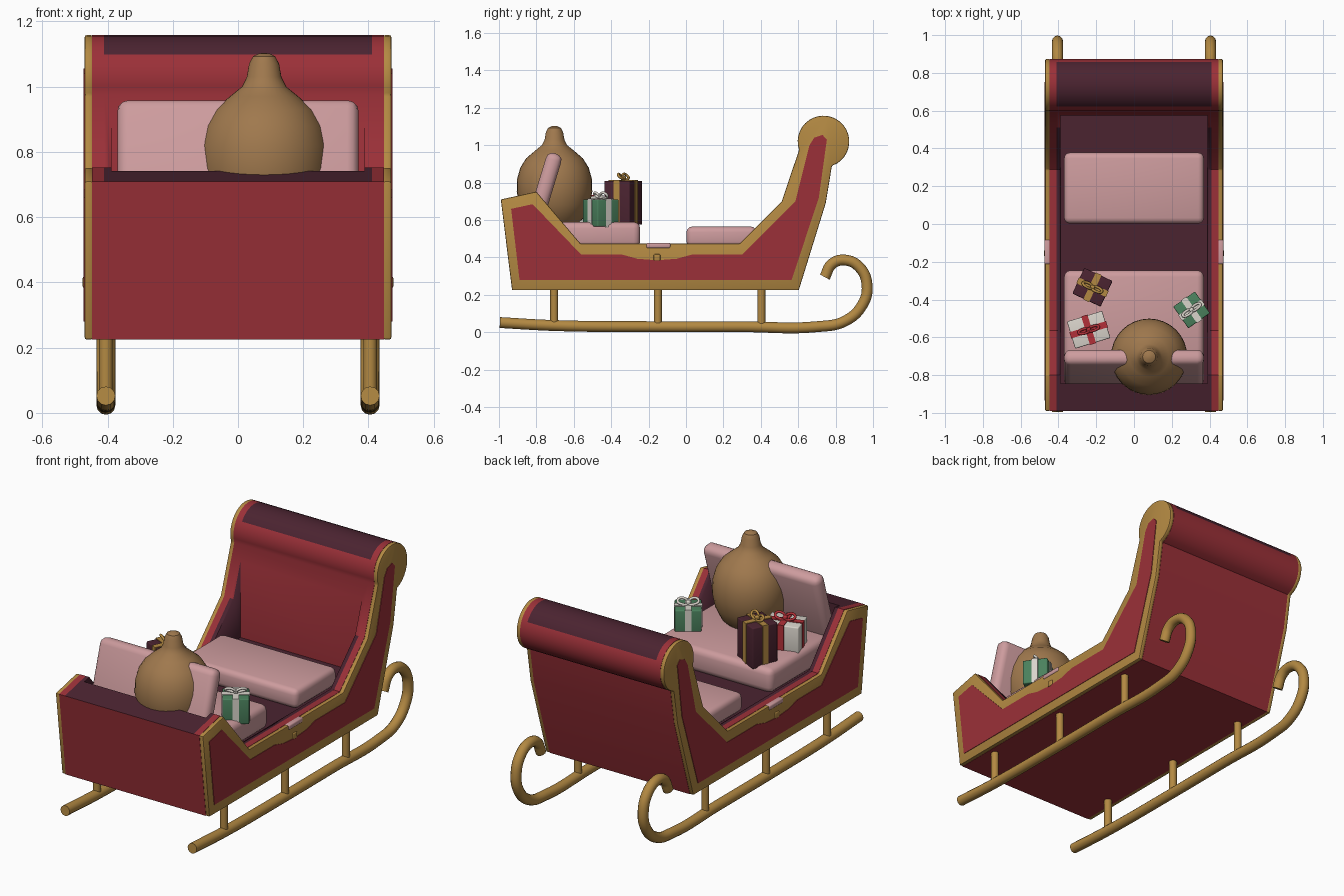
import bpy, bmesh, math
from mathutils import Vector, Matrix

if "Cube" in bpy.data.objects:
    bpy.data.objects.remove(bpy.data.objects["Cube"])


def mat(name, rgb):
    m = bpy.data.materials.new(name)
    m.diffuse_color = (*rgb, 1)
    m.use_nodes = True
    m.node_tree.nodes["Principled BSDF"].inputs["Base Color"].default_value = m.diffuse_color
    return m


RED = mat("sleigh red", (0.33, 0.03, 0.04))
DARK = mat("dark plum", (0.07, 0.017, 0.03))
GOLD = mat("gold", (0.45, 0.25, 0.055))
PINK = mat("cushion pink", (0.61, 0.33, 0.34))
BROWN = mat("sack brown", (0.35, 0.19, 0.075))
GREEN = mat("gift green", (0.07, 0.22, 0.11))
WHITE = mat("gift white", (0.70, 0.66, 0.60))
RIBBON = mat("ribbon red", (0.45, 0.03, 0.04))


def finish(bm, name, m, bevel=0, seg=3):
    bmesh.ops.recalc_face_normals(bm, faces=bm.faces)
    me = bpy.data.meshes.new(name)
    bm.to_mesh(me)
    bm.free()
    ob = bpy.data.objects.new(name, me)
    bpy.context.collection.objects.link(ob)
    me.materials.append(m)
    bpy.ops.object.select_all(action='DESELECT')
    bpy.context.view_layer.objects.active = ob
    ob.select_set(True)
    if bevel:
        b = ob.modifiers.new("round", 'BEVEL')
        b.width, b.segments, b.limit_method = bevel, seg, 'ANGLE'
        bpy.ops.object.modifier_apply(modifier="round")
    bpy.ops.object.shade_smooth_by_angle(angle=math.radians(35))
    return ob


def box(name, size, loc, m, rot=(0, 0, 0), bevel=0):
    bm = bmesh.new()
    bmesh.ops.create_cube(bm, size=1)
    bm.transform(Matrix.Diagonal((*size, 1)))
    ob = finish(bm, name, m, bevel)
    ob.location, ob.rotation_euler = loc, rot
    return ob


def extrude(name, profile, x0, x1, m, bevel=0):
    """Extrude a (y, z) outline from x0 to x1."""
    bm = bmesh.new()
    f = bm.faces.new([bm.verts.new((x0, y, z)) for y, z in profile])
    r = bmesh.ops.extrude_face_region(bm, geom=[f])
    vs = [v for v in r["geom"] if isinstance(v, bmesh.types.BMVert)]
    bmesh.ops.translate(bm, verts=vs, vec=(x1 - x0, 0, 0))
    return finish(bm, name, m, bevel, 2)


def lathe(name, prof, loc, m, steps=32):
    bm = bmesh.new()
    vs = [bm.verts.new((r, 0, z)) for r, z in prof]
    es = [bm.edges.new(p) for p in zip(vs, vs[1:])]
    bmesh.ops.spin(bm, geom=vs + es, cent=(0, 0, 0), axis=(0, 0, 1),
                   angle=2 * math.pi, steps=steps)
    bmesh.ops.remove_doubles(bm, verts=bm.verts, dist=1e-4)
    ob = finish(bm, name, m)
    ob.location = loc
    return ob


def tube(name, pts, radius, m, cyclic=False):
    cu = bpy.data.curves.new(name, 'CURVE')
    cu.dimensions = '3D'
    cu.bevel_depth, cu.bevel_resolution, cu.use_fill_caps = radius, 4, True
    cu.resolution_u = 8
    sp = cu.splines.new('BEZIER')
    sp.bezier_points.add(len(pts) - 1)
    sp.use_cyclic_u = cyclic
    for bp, p in zip(sp.bezier_points, pts):
        bp.co = p
        bp.handle_left_type = bp.handle_right_type = 'AUTO'
    ob = bpy.data.objects.new(name, cu)
    bpy.context.collection.objects.link(ob)
    cu.materials.append(m)
    bpy.ops.object.select_all(action='DESELECT')
    bpy.context.view_layer.objects.active = ob
    ob.select_set(True)
    bpy.ops.object.convert(target='MESH')
    bpy.ops.object.shade_smooth_by_angle(angle=math.radians(40))


# Side outline (y, z) with the rolled top of the tall end
scroll = [(0.735 + 0.138 * math.cos(math.radians(a)), 1.02 + 0.138 * math.sin(math.radians(a)))
          for a in [199 - i * 257 / 24 for i in range(25)]]
outline = [(0.603, 0.225), (-0.93, 0.225), (-0.99, 0.71), (-0.80, 0.752),
           (-0.565, 0.475), (0.288, 0.475), (0.512, 0.70)] + scroll + \
          [(0.78, 0.89), (0.747, 0.69)]
panel = [(0.565, 0.28), (-0.89, 0.28), (-0.935, 0.66), (-0.82, 0.685), (-0.56, 0.415),
         (-0.34, 0.415), (-0.26, 0.393), (-0.155, 0.385), (-0.05, 0.393), (0.03, 0.415),
         (0.30, 0.415), (0.585, 0.70), (0.66, 1.00), (0.685, 1.04), (0.73, 1.055),
         (0.753, 1.03), (0.71, 0.72)]

# Tub: solid outline hollowed by a box, lined in plum
tub = extrude("tub", outline, -0.41, 0.41, RED)
tub.data.materials.append(DARK)
cutter = box("tub_cutter", (0.776, 1.42, 2), (0, -0.135, 1.455), RED)
cutter.hide_render = True
bpy.context.view_layer.objects.active = tub
bo = tub.modifiers.new("hollow", 'BOOLEAN')
bo.object, bo.operation, bo.solver = cutter, 'DIFFERENCE', 'EXACT'
bpy.ops.object.modifier_apply(modifier="hollow")
bpy.data.objects.remove(cutter)
for p in tub.data.polygons:
    n, c = p.normal, p.center
    rim = n.z > 0.2 and abs(c.x) > 0.38 and c.z < 0.92
    inner_front = n.y > 0.5 and c.y < -0.8
    p.material_index = int(n.z > 0.5 or abs(n.x) > 0.9 or rim or inner_front)

for s, side in ((-1, "left"), (1, "right")):
    # Red cheek, gold trim, red inset panel
    extrude(side + "_cheek", outline, s * 0.41, s * 0.447, RED)
    extrude(side + "_gold_trim", outline, s * 0.445, s * 0.47, GOLD, 0.006)
    extrude(side + "_panel", panel, s * 0.465, s * 0.473, RED)
    box(side + "_pink_patch", (0.03, 0.13, 0.028), (s * 0.459, -0.148, 0.464), PINK, bevel=0.008)
    box(side + "_stud", (0.012, 0.035, 0.035), (s * 0.47, -0.155, 0.40), GOLD, bevel=0.005)
    # Runner with curled tip, and its posts
    x = s * 0.405
    path = [(-0.995, 0.052), (-0.7, 0.036), (-0.2, 0.03), (0.3, 0.03), (0.70, 0.03),
            (0.85, 0.06), (0.945, 0.15), (0.968, 0.25), (0.93, 0.345), (0.85, 0.386),
            (0.78, 0.365), (0.742, 0.295)]
    tube(side + "_runner", [(x, y, z) for y, z in path], 0.029, GOLD)
    for i, y in enumerate((-0.705, -0.15, 0.403)):
        lathe(f"{side}_post_{i + 1}", [(0, 0.04), (0.021, 0.04), (0.021, 0.24), (0, 0.24)],
              (x, y, 0), GOLD, 16)

# Cushions
box("rear_seat", (0.74, 0.375, 0.11), (0, 0.19, 0.51), PINK, bevel=0.03)
box("front_seat", (0.74, 0.55, 0.14), (0, -0.52, 0.52), PINK, bevel=0.035)
box("front_backrest", (0.74, 0.085, 0.44), (0, -0.762, 0.745), PINK,
    (math.radians(-17), 0, 0), 0.035)

# Sack
lathe("sack", [(0, 0.56), (0.10, 0.56), (0.155, 0.61), (0.188, 0.68), (0.202, 0.75),
               (0.20, 0.82), (0.183, 0.88), (0.152, 0.93), (0.105, 0.97), (0.068, 1.0),
               (0.053, 1.03), (0.046, 1.07), (0.034, 1.093), (0.015, 1.102), (0, 1.103)],
      (0.08, -0.703, 0), BROWN)


# Gifts: wrapped box, crossed ribbon and a two-loop bow
def gift(name, x, y, z0, size, deg, m, rib):
    sx, sy, h = size
    a = math.radians(deg)
    zc, w, t = z0 + h / 2, 0.034, 0.008
    box(name + "_box", size, (x, y, zc), m, (0, 0, a), 0.006)
    box(name + "_ribbon_a", (w, sy + t, h + t), (x, y, zc), rib, (0, 0, a))
    box(name + "_ribbon_b", (sx + t, w, h + t), (x, y, zc), rib, (0, 0, a))
    turn = Matrix.Translation((x, y, z0 + h)) @ Matrix.Rotation(a, 4, 'Z')
    for s in (-1, 1):
        loop = [(0, 0, 0.008), (s * 0.03, -0.012, 0.036), (s * 0.055, 0, 0.024),
                (s * 0.03, 0.012, 0.01)]
        tube(f"{name}_bow_{s + 2}", [turn @ Vector(p) for p in loop], 0.007, rib, True)
    box(name + "_knot", (0.024, 0.024, 0.024), (x, y, z0 + h + 0.014), rib, (0, 0, a), 0.007)


gift("plum_gift", -0.22, -0.335, 0.575, (0.165, 0.15, 0.235), -25, DARK, GOLD)
gift("white_gift", -0.24, -0.56, 0.58, (0.195, 0.15, 0.15), 17, WHITE, RIBBON)
gift("green_gift", 0.305, -0.455, 0.565, (0.14, 0.14, 0.145), 35, GREEN, WHITE)
